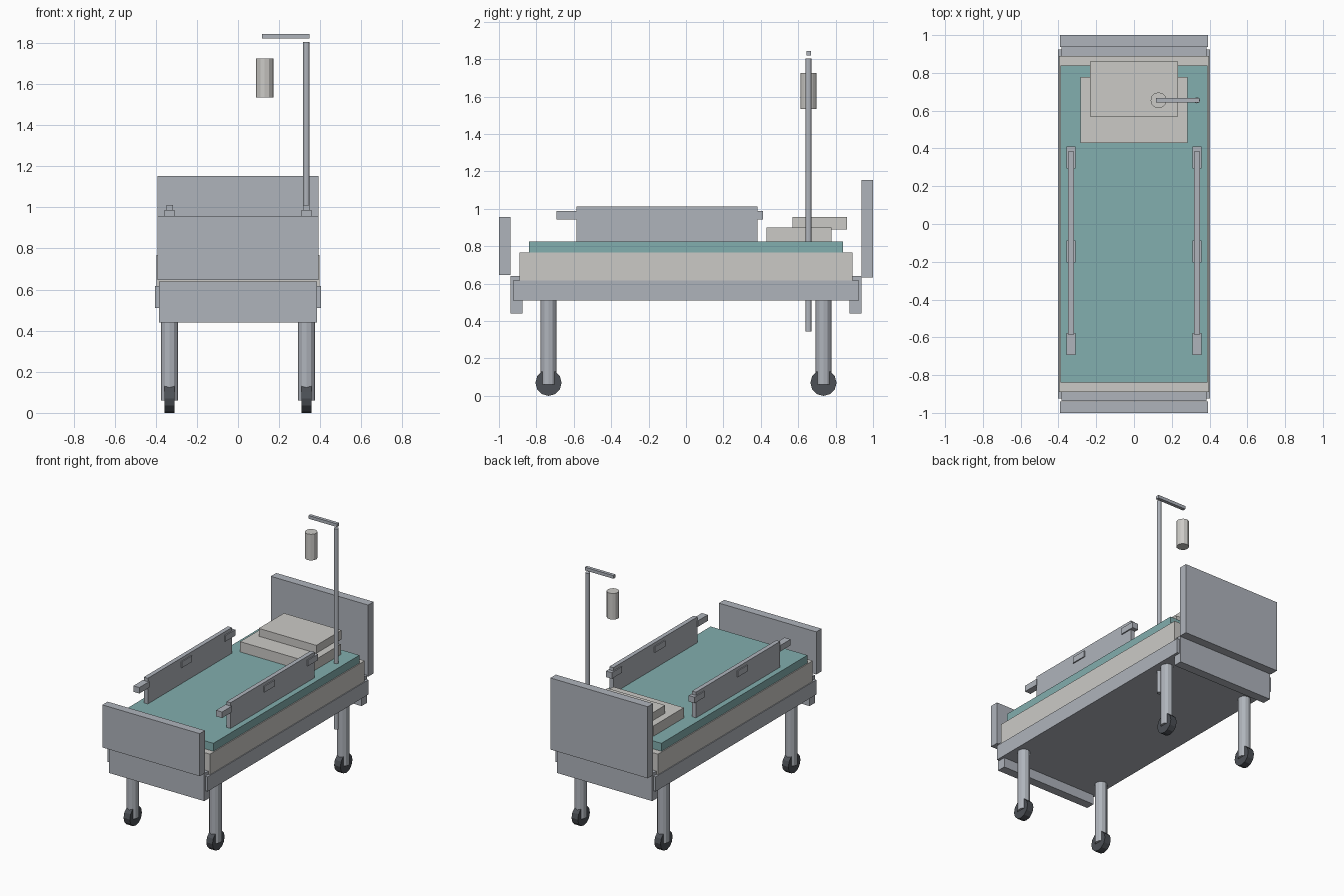
import bpy
import math

if "Cube" in bpy.data.objects:
    bpy.data.objects.remove(bpy.data.objects["Cube"])


def material(name, r, g, b):
    m = bpy.data.materials.new(name)
    m.diffuse_color = (r, g, b, 1)
    m.use_nodes = True
    m.node_tree.nodes["Principled BSDF"].inputs["Base Color"].default_value = m.diffuse_color
    return m


GREY = material("painted grey metal", 0.43, 0.456, 0.50)
LINEN = material("off white linen", 0.60, 0.59, 0.565)
TEAL = material("teal blanket", 0.225, 0.425, 0.425)
RUBBER = material("dark rubber", 0.072, 0.08, 0.092)


def box(name, x, y, z, mat):
    """Box given as (min, max) ranges on each axis."""
    bpy.ops.mesh.primitive_cube_add(size=1, location=[(a + b) / 2 for a, b in (x, y, z)])
    o = bpy.context.object
    o.name = name
    o.scale = [b - a for a, b in (x, y, z)]
    bpy.ops.object.transform_apply(location=False, rotation=False, scale=True)
    o.data.materials.append(mat)
    return o


def cylinder(name, loc, radius, depth, mat, sides=12, axis="z"):
    rot = (0, math.pi / 2, 0) if axis == "x" else (0, 0, 0)
    bpy.ops.mesh.primitive_cylinder_add(vertices=sides, radius=radius, depth=depth,
                                        location=loc, rotation=rot)
    o = bpy.context.object
    o.name = name
    o.data.materials.append(mat)
    return o


def span(half):
    return (-half, half)


# Bed base, mattress and blanket
box("bed_frame", span(0.403), span(0.924), (0.51, 0.617), GREY)
box("mattress", span(0.397), span(0.89), (0.617, 0.767), LINEN)
box("blanket", span(0.39), span(0.84), (0.767, 0.825), TEAL)

# Head and foot panels
box("headboard", span(0.392), (0.937, 1.0), (0.632, 1.153), GREY)
box("footboard", span(0.392), (-1.0, -0.939), (0.647, 0.957), GREY)

# End crossbars under the panels
box("head_crossbar", span(0.384), (0.873, 0.937), (0.44, 0.64), GREY)
box("foot_crossbar", span(0.384), (-0.937, -0.873), (0.44, 0.64), GREY)

# Pillows
box("lower_pillow", span(0.284), (0.43, 0.777), (0.825, 0.90), LINEN)
box("upper_pillow", span(0.232), (0.57, 0.86), (0.89, 0.957), LINEN)

# Legs and castors
for sx, side in ((-1, "left"), (1, "right")):
    for sy, end in ((-1, "foot"), (1, "head")):
        x, y = sx * 0.333, sy * 0.735
        cylinder(f"{end}_{side}_leg", (x, y, 0.285), 0.042, 0.45, GREY)
        cylinder(f"{end}_{side}_castor", (x, y, 0.07), 0.07, 0.05, RUBBER, 12, "x")

    # Side rail with three grip blocks
    xc = sx * 0.333
    box(f"{side}_side_rail", (xc - 0.016, xc + 0.016), (-0.585, 0.383), (0.825, 1.012), GREY)
    for i, yc in enumerate((-0.635, -0.145, 0.353)):
        box(f"{side}_rail_block_{i + 1}", (xc - 0.024, xc + 0.024),
            (yc - 0.058, yc + 0.058), (0.944, 0.988), GREY)

# Drip stand: pole, arm and bag
cylinder("drip_pole", (0.333, 0.655, 1.075), 0.016, 1.46, GREY)
box("drip_arm", (0.117, 0.348), (0.643, 0.667), (1.821, 1.844), GREY)
cylinder("drip_bag", (0.13, 0.655, 1.63), 0.042, 0.19, LINEN)
